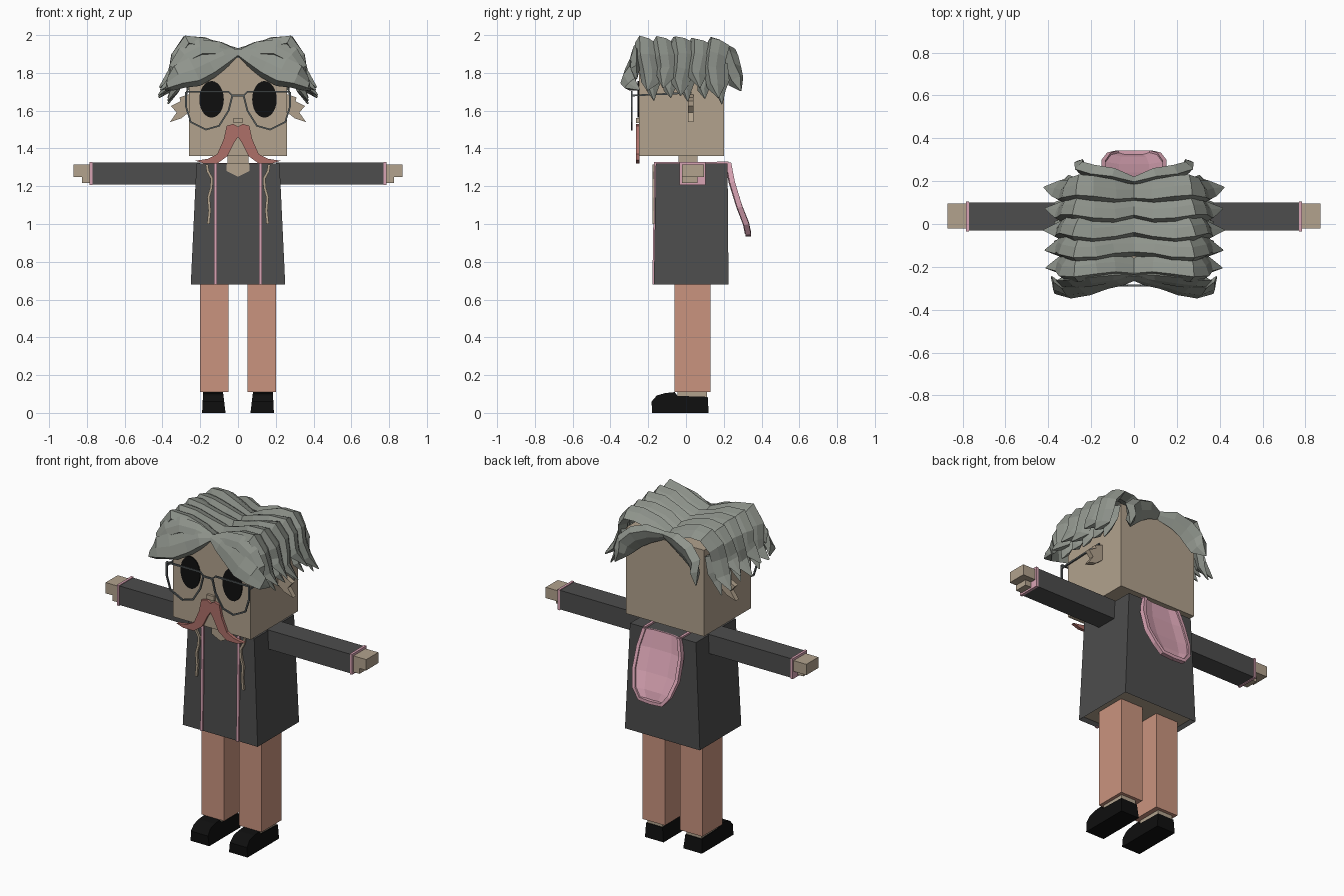
import bpy, bmesh, math, random
from mathutils import Vector

random.seed(4)
old = bpy.data.objects.get("Cube")
if old:
    bpy.data.objects.remove(old, do_unlink=True)


def material(name, *rgb):
    lin = [((c / 255 + 0.055) / 1.055) ** 2.4 for c in rgb]
    m = bpy.data.materials.new(name)
    m.use_nodes = True
    m.diffuse_color = (*lin, 1)
    m.node_tree.nodes["Principled BSDF"].inputs["Base Color"].default_value = (*lin, 1)
    return m


SKIN = material("skin", 178, 162, 141)
HAIR = material("grey hair", 143, 148, 140)
COAT = material("charcoal coat", 77, 77, 77)
PINK = material("pink lining", 217, 164, 180)
CLOTH = material("salmon trousers", 202, 148, 127)
BLACK = material("black", 15, 15, 15)
RED = material("auburn moustache", 174, 112, 105)
WIRE = material("grey wire", 92, 98, 100)


def build(name, mats, verts, faces, mirror=False):
    bm = bmesh.new()
    vs = [bm.verts.new(v) for v in verts]
    for f in faces:
        bm.faces.new([vs[i] for i in f])
    bmesh.ops.recalc_face_normals(bm, faces=bm.faces)
    me = bpy.data.meshes.new(name)
    bm.to_mesh(me)
    bm.free()
    ob = bpy.data.objects.new(name, me)
    bpy.context.scene.collection.objects.link(ob)
    for m in mats:
        me.materials.append(m)
    if mirror:
        ob.modifiers.new("Mirror", "MIRROR")
    return ob


def loft(name, mat, rings, mirror=False):
    """Join equal closed rings and cap both ends."""
    n = len(rings[0])
    faces = [(k * n + i, k * n + (i + 1) % n, (k + 1) * n + (i + 1) % n, (k + 1) * n + i)
             for k in range(len(rings) - 1) for i in range(n)]
    faces += [range(n), range((len(rings) - 1) * n, len(rings) * n)]
    return build(name, [mat], [v for r in rings for v in r], faces, mirror)


def rect(x0, x1, y0, y1, z):
    return [(x0, y0, z), (x1, y0, z), (x1, y1, z), (x0, y1, z)]


def box(name, mat, x0, x1, y0, y1, z0, z1, mirror=False):
    return loft(name, mat, [rect(x0, x1, y0, y1, z) for z in (z0, z1)], mirror)


def plate(name, mat, outline, y0, y1, mirror=False):
    return loft(name, mat, [[(x, y, z) for x, z in outline] for y in (y0, y1)], mirror)


SQUARE = [(-.5, -.5), (.5, -.5), (.5, .5), (-.5, .5)]
RIDGE = [(-.5, -.1), (-.3, .7), (.1, .45), (.5, -.1), (0, -.5)]


def sweep(name, mat, path, sizes, side, section=SQUARE, mirror=True):
    """Carry a cross-section along a path; sizes are (width, thickness)."""
    pts = [Vector(p) for p in path]
    if isinstance(sizes, tuple):
        sizes = [sizes] * len(pts)
    rings = []
    for i, p in enumerate(pts):
        t = (pts[min(i + 1, len(pts) - 1)] - pts[max(i - 1, 0)]).normalized()
        if i == 0 and abs(p.x) < 1e-4 and section is RIDGE:
            t = Vector((1, 0, 0))
        s = Vector(side)
        s = (s - t * s.dot(t)).normalized()
        up = t.cross(s)
        w, h = sizes[i]
        rings.append([p + s * a * w + up * b * h for a, b in section])
    return loft(name, mat, rings, mirror)


# Head, neck and face
box("head", SKIN, -.26, .26, -.25, .20, 1.36, 1.88)
box("neck", SKIN, -.055, .055, -.04, .06, 1.30, 1.37)
plate("neckline", SKIN, [(-.06, 1.322), (-.06, 1.28), (0, 1.25), (.06, 1.28), (.06, 1.322)],
      -.168, -.155)
box("nose", SKIN, -.025, .025, -.265, -.25, 1.535, 1.562)
plate("eye", BLACK, [(.14 + .065 * math.cos(a), 1.66 + .097 * math.sin(a))
                     for a in (math.tau * i / 24 for i in range(24))], -.256, -.249, True)
plate("ear", SKIN, [(.25, 1.69), (.31, 1.67), (.305, 1.65), (.355, 1.625), (.325, 1.59),
                    (.36, 1.54), (.30, 1.56), (.25, 1.6)], .01, .04, True)
plate("moustache", RED, [(0, 1.515), (.025, 1.53), (.06, 1.52), (.075, 1.45), (.11, 1.37),
                         (.16, 1.345), (.225, 1.335), (.18, 1.32), (.11, 1.32),
                         (.055, 1.36), (.02, 1.43), (0, 1.46)], -.265, -.245, True)

# Spectacles
lens = [(.275, 1.70), (.275, 1.62), (.25, 1.54), (.17, 1.50), (.10, 1.52), (.05, 1.60),
        (.03, 1.68), (.05, 1.70)]
sweep("spectacle_rim", WIRE, [(x, -.287, z) for x, z in lens + lens[:1]], (.009, .009), (0, 1, 0))
sweep("spectacle_bridge", WIRE, [(0, -.287, 1.68), (.035, -.287, 1.68)], (.009, .009), (0, 1, 0))
sweep("spectacle_temple", WIRE, [(.275, -.287, 1.68), (.272, .03, 1.695)], (.009, .009), (1, 0, 0))

# Hair: overlapping ridged locks falling from a centre parting
profile = [(0, 1.885), (.10, 1.925), (.19, 1.95), (.26, 1.955), (.31, 1.895), (.325, 1.82),
           (.345, 1.76), (.415, 1.70)]
widths = [.10, .115, .12, .12, .115, .11, .095, .008]
for k, drop in enumerate((.0, -.03, .01, -.02, .04)):
    y = -.20 + .09 * k
    path = [(x + random.uniform(-.008, .008) * (i > 0),
             y + .012 * math.sin(1.4 * i + k),
             z - (drop if i > 5 else 0) + random.uniform(-.01, .01))
            for i, (x, z) in enumerate(profile)]
    sweep(f"side_lock_{k + 1}", HAIR, path, [(w, .055 if w > .05 else .008) for w in widths],
          (0, 1, 0), RIDGE)
    # short lower tuft under each lock
    tuft = [(.285, y + .02, 1.85), (.31, y + .03, 1.76), (.33, y + .02, 1.71),
            (.37, y + .03, 1.655 - drop / 2)]
    sweep(f"tuft_{k + 1}", HAIR, tuft, [(.08, .04), (.08, .04), (.06, .04), (.006, .006)],
          (0, 1, 0), RIDGE)

sweep("fringe", HAIR, [(0, -.245, 1.905), (.07, -.255, 1.885), (.15, -.27, 1.845),
                       (.23, -.295, 1.805), (.31, -.305, 1.78), (.36, -.29, 1.74),
                       (.385, -.245, 1.71)],
      [(.04, .03), (.11, .05), (.15, .055), (.16, .06), (.13, .06), (.08, .05), (.006, .006)],
      (0, 0, 1), RIDGE)
sweep("fringe_upper", HAIR, [(0, -.235, 1.905), (.10, -.245, 1.925), (.20, -.255, 1.93),
                             (.28, -.265, 1.89), (.33, -.27, 1.82), (.35, -.26, 1.77)],
      [(.03, .03), (.08, .04), (.10, .05), (.10, .05), (.08, .05), (.006, .006)],
      (.3, 0, 1), RIDGE)
sweep("back_lock", HAIR, [(0, .20, 1.90), (.09, .225, 1.895), (.17, .235, 1.86),
                          (.225, .245, 1.81), (.245, .26, 1.76), (.27, .29, 1.705)],
      [(.05, .03), (.11, .05), (.13, .055), (.13, .055), (.10, .05), (.006, .006)],
      (0, 0, -1), RIDGE)

# Coat with a recessed underside
coat = loft("coat", COAT, [rect(-.235, .235, -.155, .21, .70), rect(-.25, .25, -.17, .225, .68),
                           rect(-.22, .22, -.16, .22, 1.32)])
coat.data.materials.append(SKIN)
for p in coat.data.polygons:
    if all(abs(coat.data.vertices[i].co.z - .70) < .001 for i in p.vertices):
        p.material_index = 1
sweep("coat_trim", PINK, [(.12, -.172, .68), (.12, -.163, 1.324), (.12, .225, 1.324)],
      (.016, .012), (1, 0, 0))
cord = [(.165, 1.315), (.16, 1.28), (.138, 1.24), (.142, 1.19), (.156, 1.14), (.15, 1.07),
        (.157, 1.0)]
sweep("drawstring", SKIN, [(x, -.172, z) for x, z in cord], (.012, .014), (0, 1, 0))

# Sleeves, cuffs and hands
box("sleeve", COAT, .20, .775, -.03, .10, 1.21, 1.325, True)
box("cuff", PINK, .77, .785, -.034, .104, 1.206, 1.329, True)
box("hand", SKIN, .78, .87, -.02, .095, 1.25, 1.315, True)
box("thumb", SKIN, .78, .825, -.02, .06, 1.217, 1.25, True)

# Hood hanging down the back
hood = [(.115, .225, 1.322), (.14, .245, 1.22), (.142, .285, 1.09), (.115, .32, 1.0),
        (.075, .33, .95)]
panel = [v for x, y, z in hood for v in ((-x, y, z), (-x / 2, y - .012, z),
                                        (x / 2, y - .012, z), (x, y, z))]
cells = [(r * 4 + c, r * 4 + c + 1, r * 4 + c + 5, r * 4 + c + 4)
         for r in range(len(hood) - 1) for c in range(3)]
ob = build("hood", [PINK], panel, cells)
mod = ob.modifiers.new("Thickness", "SOLIDIFY")
mod.thickness = .014
mod.offset = 0
sweep("hood_rim", PINK, hood + [(0, .33, .945)], (.028, .02), (0, 1, 0))

# Legs and shoes
box("trouser_leg", CLOTH, .05, .20, -.06, .13, .11, .70, True)
box("ankle", SKIN, .08, .18, -.045, .11, .06, .112, True)
shoe = [(-.18, 0), (-.182, .06), (-.155, .092), (-.11, .105), (-.06, .11), (-.045, .09),
        (.115, .085), (.12, 0)]
loft("shoe", BLACK, [[(x + inset * z, y, z) for y, z in shoe]
                     for x, inset in ((.066, .12), (.19, -.05))], True)
